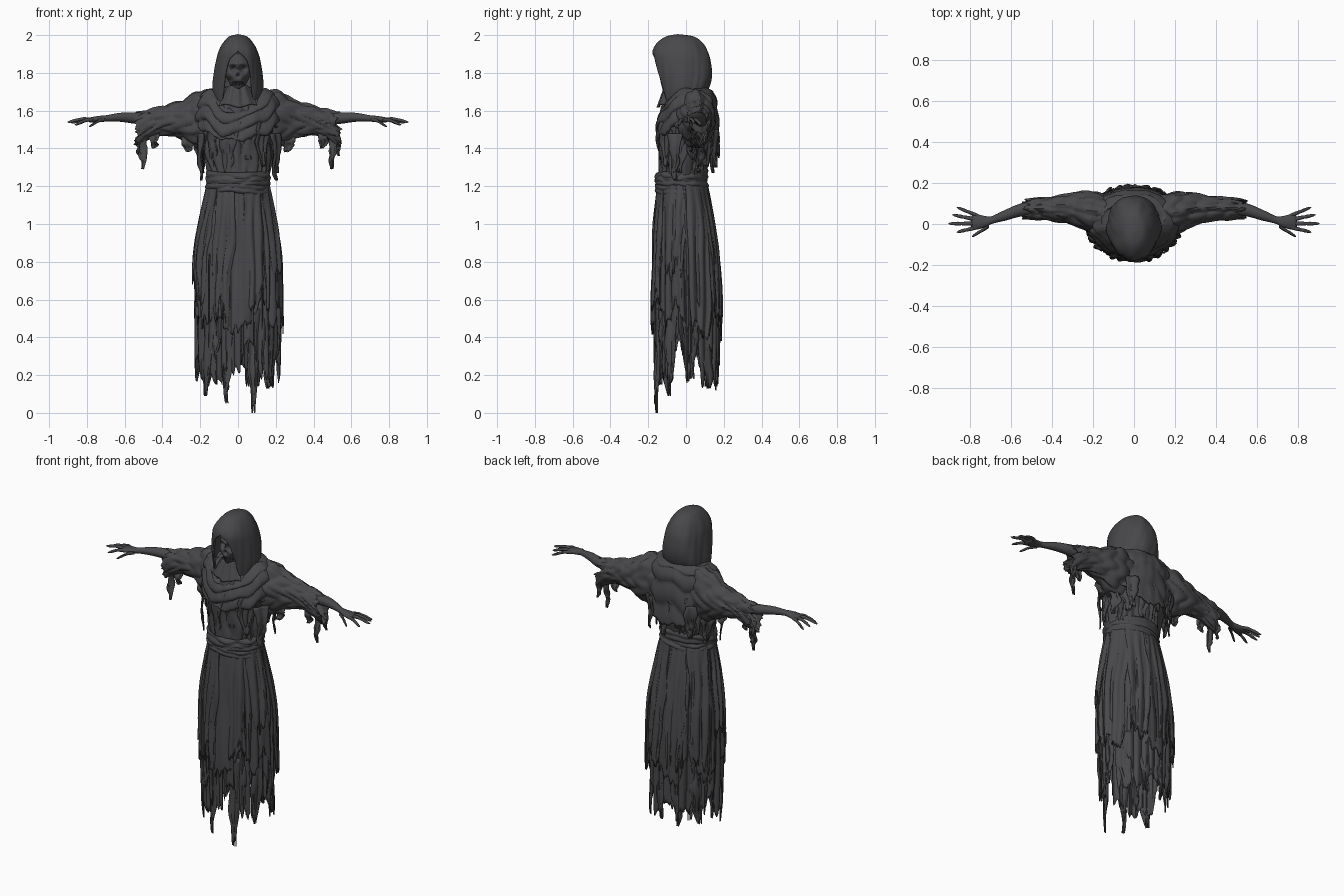
import bpy, bmesh, random
from math import sin, cos, pi, radians, exp, asin
from mathutils import Vector, noise

cube = bpy.data.objects.get("Cube")
if cube:
    bpy.data.objects.remove(cube, do_unlink=True)

CHARCOAL = (0.065, 0.065, 0.07, 1)
cloth = bpy.data.materials.new("charcoal")
cloth.use_nodes = True
cloth.diffuse_color = CHARCOAL
cloth.node_tree.nodes["Principled BSDF"].inputs["Base Color"].default_value = CHARCOAL
made = []


def spline(rows, t):
    """Smooth interpolation through rows of numbers, t from 0 to 1."""
    last = len(rows) - 1
    f = min(max(t, 0), 1) * last
    i = min(int(f), last - 1)
    f -= i
    p = [rows[min(max(i + k, 0), last)] for k in (-1, 0, 1, 2)]
    return [b + f / 2 * (c - a + f * (2*a - 5*b + 4*c - d + f * (3*(b - c) + d - a)))
            for a, b, c, d in zip(*p)]


def sheet(name, f, nu, nv, closed=True, thick=0, cut=None):
    """Grid surface from f(u, v); cut(u, v) leaves tears."""
    bm = bmesh.new()
    cols = nu if closed else nu + 1
    g = [[bm.verts.new(f(i / nu, j / nv)) for i in range(cols)] for j in range(nv + 1)]
    for j in range(nv):
        for i in range(nu):
            if cut and cut((i + 0.5) / nu, (j + 0.5) / nv):
                continue
            k = (i + 1) % cols
            bm.faces.new((g[j][i], g[j][k], g[j + 1][k], g[j + 1][i]))
    bmesh.ops.remove_doubles(bm, verts=bm.verts, dist=0.0002)
    bmesh.ops.delete(bm, geom=[v for v in bm.verts if not v.link_faces], context='VERTS')
    bmesh.ops.recalc_face_normals(bm, faces=bm.faces)
    me = bpy.data.meshes.new(name)
    bm.to_mesh(me)
    bm.free()
    ob = bpy.data.objects.new(name, me)
    bpy.context.collection.objects.link(ob)
    me.materials.append(cloth)
    if thick:
        m = ob.modifiers.new("thickness", 'SOLIDIFY')
        m.thickness, m.offset = thick, 0
    made.append(ob)


def wob(a, seed, freq=2, h=0):
    return noise.noise(Vector((freq * cos(a) + seed * 7.3, freq * sin(a), h + 0.37)))


def pleat(a, n, seed, h=0):
    return abs(sin(n * a + 4 * wob(a, seed, 2, h))) - 0.6


def ring(row, a, bump=0):
    z, rx, front, back = row[:4]
    return Vector((rx * cos(a) * (1 + bump),
                   (front + back) / 2 + (back - front) / 2 * sin(a) * (1 + bump), z))


def ragged(seed, k):
    """Torn hem: alternating long and short teeth around the edge."""
    rnd = random.Random(seed)
    vals = [rnd.random() * (1 if i % 2 else 0.35) for i in range(k)]

    def hem(u):
        f = (u % 1) * k
        i = int(f) % k
        base = vals[i] + (vals[(i + 1) % k] - vals[i]) * (f % 1)
        return base + 0.25 * wob(2 * pi * u, seed, 14)
    return hem


def ribbon(name, top, length, width, out, seed):
    """Hanging torn strip, narrowing to a ragged tip."""
    top, out = Vector(top), Vector(out).normalized()
    side = Vector((-out.y, out.x, 0))

    def f(u, v):
        w = width * (1 - 0.75 * v * v) * (1 + 0.5 * noise.noise(Vector((v * 5, seed * 3.7, 0.5))))
        drift = 0.03 * v * noise.noise(Vector((v * 3, seed * 5.1, 0.2)))
        drop = length * v * (1 - 0.4 * abs(noise.noise(Vector((u * 4, 0, seed)))))
        bow = 0.006 * sin(v * 7 + seed) + 0.06 * w * sin(u * 9 + seed)
        return top + side * ((u - 0.5) * w + drift) + out * bow - Vector((0, 0, drop))
    sheet(name, f, 8, 18, False, 0.006)


# Skirt layers
SKIRT = [(1.22, .155, -.145, .105), (1.05, .187, -.16, .135), (.85, .218, -.168, .162),
         (.6, .226, -.176, .18), (.35, .226, -.172, .18), (.1, .22, -.168, .178)]


def skirt(name, scale, reach, tear, teeth, folds, seed):
    hem = ragged(seed, teeth)

    def f(u, v):
        a = 2 * pi * u
        t = v * (reach - tear * hem(u))
        depth = 0.03 + 0.07 * min(1, t * 2)
        bump = depth * pleat(a, folds, seed, t * .8) + .03 * wob(a, seed, 9, t * 3)
        return ring(spline(SKIRT, t), a, scale - 1 + bump)
    sheet(name, f, 220, 44, thick=0.006,
          cut=lambda u, v: v > .6 + .3 * wob(2*pi*u, seed, 3) and abs(wob(2*pi*u, seed + 5, 5)) < .025)


skirt("over_skirt", 1.0, 0.76, 0.22, 20, 9, 3)
skirt("under_skirt", 0.95, 0.95, 0.24, 24, 11, 8)

# Loose panels that hang from the sash over the skirt
for i, (deg, wide, reach) in enumerate([
        (-150, 38, .62), (-112, 30, .7), (-62, 34, .62), (-20, 40, .52), (25, 44, .74),
        (65, 36, .68), (100, 34, .73), (140, 40, .68), (180, 30, .52)]):
    hem = ragged(i + 40, 9)

    def panel(u, v):
        spread = radians(wide) * (1 - .3 * v ** 3 + .25 * noise.noise(Vector((v * 4, i, .5))))
        a = radians(deg) + (u - .5) * spread + .1 * noise.noise(Vector((v * 2, i * 3.3, .2)))
        t = .02 + v * (reach - .16 * hem(u * .85))
        bump = .04 + .035 * sin(u * 14 + 3 * v + i) * min(1, v * 3) + .02 * wob(a, i, 8, t * 4)
        return ring(spline(SKIRT, t), a, bump)
    sheet("skirt_panel", panel, 24, 36, False, .006)

# Long tatters: angle, top height, bottom height, width
for i, (deg, top, low, w) in enumerate([
        (-106, .55, .05, .06), (-67, .55, 0, .075), (-143, .55, .09, .09), (-125, .5, .2, .06),
        (-30, .55, .14, .08), (-48, .5, .2, .05), (8, .5, .18, .08), (40, .5, .13, .09),
        (75, .5, .14, .08), (105, .5, .12, .07), (140, .5, .14, .09), (172, .55, .2, .08)]):
    a = radians(deg)
    p = ring((top, .212, -.165, .17), a)
    ribbon("skirt_tatter", p, top - low, w, (cos(a), sin(a), 0), i + 1)

# Torso
TORSO = [(1.2, .15, -.14, .1), (1.3, .168, -.14, .112), (1.42, .188, -.142, .14),
         (1.54, .2, -.14, .158), (1.64, .19, -.12, .155), (1.7, .13, -.08, .12), (1.73, .05, -.05, .07)]


def torso(u, v):
    a = 2 * pi * u
    bump = .1 * pleat(a, 9, 2, v * 3) + .06 * wob(a, 4, 5, v * 5)
    return ring(spline(TORSO, v), a, bump * (1 - v * .5))


sheet("torso", torso, 170, 40)
for i in range(12):
    a = 2 * pi * (i + .5) / 12
    p = ring((1.54, .19, -.138, .15), a)
    ribbon("torso_rag", p, .2 + .035 * (i % 3), .1, (cos(a), sin(a), 0), i + 60)

# Sash wound around the waist
for i, (zc, h, phase) in enumerate([(1.253, .06, 0), (1.215, .055, 2.2), (1.183, .05, 4)]):
    def band(u, v):
        a = 2 * pi * u
        z = zc + .012 * sin(a + phase) + h * (.5 - v)
        bump = .07 * sin(pi * v) + .03 * sin(3 * pi * v + 3 * wob(a, i)) + .02 * wob(a, i, 5)
        return ring((z, .156, -.152, .105), a, bump)
    sheet("sash_band", band, 90, 12, thick=.008)

# Draped cowl over the shoulders, hanging low in front and at the back
COWL = [(1.68, .085, -.085, .08), (1.715, .135, -.115, .125), (1.69, .19, -.138, .155),
        (1.62, .216, -.152, .168), (1.55, .22, -.15, .17)]
cowl_hem = ragged(12, 22)


def cowl(u, v):
    a = 2 * pi * u
    front, back = max(0, -sin(a)) ** 2, max(0, sin(a)) ** 2
    fold = abs(sin(4.5 * pi * v + 2.5 * wob(a, 6, 1.5) + .9 * cos(a))) - .5
    p = ring(spline(COWL, v), a, .075 * fold * min(1, v * 3) + .04 * wob(a, 9, 5, v * 3))
    tail = .17 * back * (1 + .3 * cos(a)) + .07 * cowl_hem(u) * (1 - front * .7)
    p.z -= .125 * front * (1 - .25 * v) + v ** 3 * tail + .01 * fold
    return p


sheet("cowl", cowl, 160, 48, thick=.008)

# Hood: height, half width, front, back, half opening
HOOD = [(2, 0, -.045, -.045, 0), (1.988, .045, -.105, .04, 0), (1.955, .076, -.15, .085, 0),
        (1.915, .098, -.172, .11, 0), (1.87, .112, -.172, .125, .044), (1.79, .124, -.163, .133, .066),
        (1.71, .128, -.145, .12, .075), (1.63, .115, -.125, .085, .085)]


def hood(u, v):
    row = spline(HOOD, v)
    gap = asin(min(.9, max(0, row[4]) / max(row[1], .01)))
    a = -pi / 2 + gap + u * 2 * (pi - gap)
    crease = .03 * (abs(sin(7 * a + 5 * v + 2 * wob(a, 2))) - .6) * v + .06 * wob(a, 3, 2, v * 2)
    p = ring(row, a, crease * min(1, v * 3))
    p.z += .05 * v ** 6 * max(0, sin(a))
    return p


sheet("hood", hood, 110, 48, False, .01)
sheet("throat_cloth", lambda u, v: Vector((
    (u - .5) * (.11 + .09 * v), -.112 - .036 * v + .15 * (u - .5) ** 2 + .005 * sin(u * 22),
    1.725 - .1 * v + .008 * sin(u * 9))), 28, 10, False, .006)


# Skull with sunken eyes, nose and cheeks, and a row of teeth
def skull(u, v):
    a, b = 2 * pi * u, pi * v
    x, y, z = .066 * sin(b) * cos(a), .07 * sin(b) * sin(a), .105 * cos(b)
    x *= 1 - .25 * min(1, max(0, -z - .01) / .06)
    if y < 0:
        for dx, dz, size, depth in ((.026, .022, .017, .04), (0, -.014, .01, .025), (.046, -.04, .015, .02)):
            y += depth * exp(-((abs(x) - dx) ** 2 + (z - dz) ** 2) / size ** 2)
        y -= .008 * exp(-((z - .048) / .012) ** 2)
        y += .004 * exp(-((z + .055) / .012) ** 2) * (1 + sin(x * 700))
    return Vector((x, y - .06, z + 1.8))


sheet("skull", skull, 110, 70)

# Sleeves, arms and hands: distance from centre, then extents
SLEEVE = [(.1, 1.7, 1.44, -.03, .13), (.2, 1.7, 1.41, -.04, .15), (.3, 1.65, 1.455, 0, .145),
          (.4, 1.62, 1.475, .02, .13), (.48, 1.6, 1.455, .025, .125), (.55, 1.585, 1.42, .03, .115)]
ARM = [(.4, .08, 1.55, .035, .035), (.54, .07, 1.56, .032, .03), (.62, .045, 1.565, .027, .024),
       (.69, .02, 1.56, .019, .017), (.72, .012, 1.557, .026, .017), (.77, .01, 1.552, .038, .015),
       (.79, .01, 1.55, .03, .01), (.795, .01, 1.55, 0, 0)]
# Finger base y, base x, tip x, tip y, tip z
FINGERS = [(-.01, .705, .79, -.062, 1.515), (-.017, .765, .865, -.04, 1.525),
           (.002, .775, .905, .002, 1.54), (.022, .77, .885, .045, 1.535), (.038, .755, .865, .082, 1.525)]

for s, label in ((1, "left"), (-1, "right")):
    hem = ragged(20 + s, 16)

    def sleeve(u, v):
        a = 2 * pi * u
        x, top, low, front, back = spline(SLEEVE, v)
        fold = abs(sin(32 * x + 1.5 * sin(a) + 4 * wob(a, s, 1.5))) - .5
        bump = 1 + .11 * fold + .12 * wob(a, s, 3, v * 5)
        return Vector((s * (x - .07 * hem(u) * v ** 4), (front + back) / 2 + (back - front) / 2 * cos(a) * bump,
                       (top + low) / 2 + (top - low) / 2 * sin(a) * bump))

    def tube(rows):
        def f(u, v):
            x, y, z, ry, rz = spline(rows, v)
            a = 2 * pi * u
            return Vector((s * x, y + max(0, ry) * cos(a), z + max(0, rz) * sin(a)))
        return f

    sheet(label + "_sleeve", sleeve, 72, 70, thick=.007)
    sheet(label + "_arm", tube(ARM), 20, 40)
    for y0, x0, x1, y1, z1 in FINGERS:
        rows = []
        for t, r, lift in ((0, .009, 0), (.3, .01, .008), (.5, .008, .007), (.65, .009, .005), (.9, .006, 0), (1, 0, 0)):
            rows.append((x0 + (x1 - x0) * t, y0 + (y1 - y0) * t, 1.552 + (z1 - 1.552) * t + lift, r, r))
        sheet(label + "_finger", tube(rows), 10, 18)
    for i, (x, y, z, length, w) in enumerate([(.5, .06, 1.47, .18, .045), (.525, .1, 1.46, .1, .035),
                                              (.45, .05, 1.49, .09, .06), (.27, .03, 1.46, .08, .07)]):
        ribbon(label + "_sleeve_tatter", (s * x, y, z), length, w, (0, -1, 0), i + 100 + 10 * s)
    for i, (x, y, z, length) in enumerate([(.2, -.06, 1.48, .25), (.2, .07, 1.47, .2), (.14, .15, 1.5, .2)]):
        ribbon(label + "_side_rag", (s * x, y, z), length, .07, (s, y * 10, 0), i + 140 + 10 * s)

# Smooth shading with crisp creases
bpy.ops.object.select_all(action='DESELECT')
for ob in made:
    ob.select_set(True)
bpy.context.view_layer.objects.active = made[0]
bpy.ops.object.shade_smooth_by_angle(angle=radians(40))
